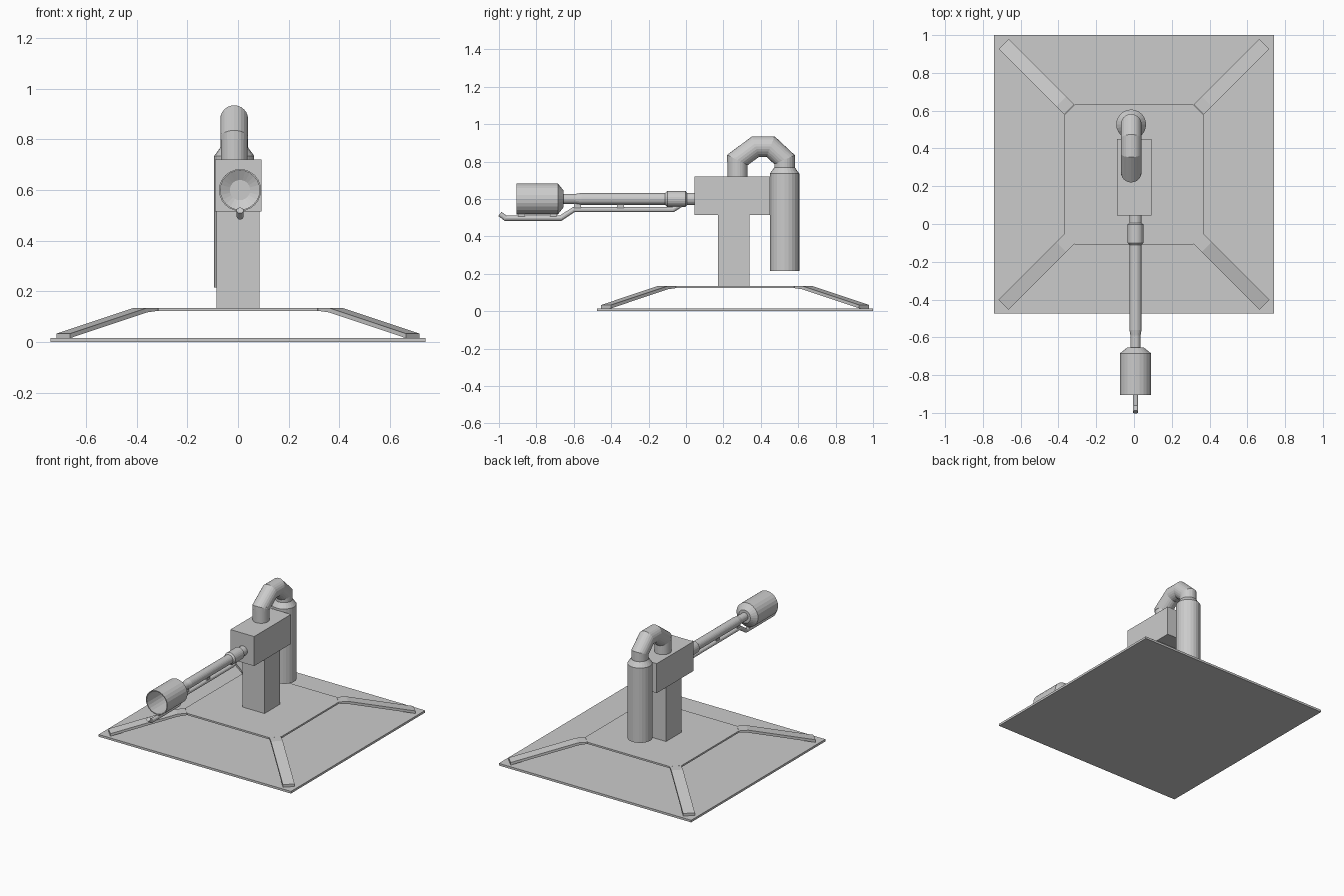
import bpy, bmesh
from math import sin, cos, tau
from mathutils import Vector

if "Cube" in bpy.data.objects:
    bpy.data.objects.remove(bpy.data.objects["Cube"])

SIDES = 24
CY = 0.2625      # centre of the base in y


def make(name, verts, faces):
    bm = bmesh.new()
    vs = [bm.verts.new(v) for v in verts]
    for f in faces:
        bm.faces.new([vs[i] for i in f])
    bmesh.ops.recalc_face_normals(bm, faces=bm.faces)
    me = bpy.data.meshes.new(name)
    bm.to_mesh(me)
    bm.free()
    ob = bpy.data.objects.new(name, me)
    bpy.context.collection.objects.link(ob)
    return ob


def loft(name, rings):
    """Skin a list of equal-length point rings and cap both ends."""
    n = len(rings[0])
    faces = [(k * n + i, k * n + (i + 1) % n, (k + 1) * n + (i + 1) % n, (k + 1) * n + i)
             for k in range(len(rings) - 1) for i in range(n)]
    last = (len(rings) - 1) * n
    faces += [tuple(range(n)), tuple(range(last, last + n))]
    return make(name, [p for r in rings for p in r], faces)


def box(name, x, y, z):
    return loft(name, [[(x[0], y[0], h), (x[1], y[0], h), (x[1], y[1], h), (x[0], y[1], h)] for h in z])


def lathe(name, centre, axis, profile, sides=SIDES):
    """Profile of (position along axis, radius); axis is 'Y' or 'Z'."""
    rings = []
    for t, r in profile:
        ring = []
        for i in range(sides):
            u, v = r * cos(tau * i / sides), r * sin(tau * i / sides)
            ring.append((centre[0] + u, t, centre[1] + v) if axis == 'Y'
                        else (centre[0] + u, centre[1] + v, t))
        rings.append(ring)
    return loft(name, rings)


def tube(name, x, path, r, sides=SIDES):
    """Mitred round tube along a (y, z) path at fixed x."""
    pts = [Vector((x, y, z)) for y, z in path]
    rings = []
    for i, p in enumerate(pts):
        a = (p - pts[i - 1]).normalized() if i else (pts[1] - p).normalized()
        b = (pts[i + 1] - p).normalized() if i < len(pts) - 1 else a
        t = (a + b).normalized()
        side = Vector((0, -t.z, t.y)) / t.dot(a)
        rings.append([p + Vector((1, 0, 0)) * r * cos(tau * k / sides) + side * r * sin(tau * k / sides)
                      for k in range(sides)])
    return loft(name, rings)


# Ground plate
box("base_plate", (-0.74, 0.74), (-0.475, 1.0), (0, 0.015))

# Raised platform with clipped corners
octagon = []
for sx, sy, flip in ((1, 1, 0), (-1, 1, 1), (-1, -1, 0), (1, -1, 1)):
    pair = [(0.37, 0.315), (0.315, 0.37)]
    for px, py in (pair[::-1] if flip else pair):
        octagon.append((sx * px, CY + sy * py))
loft("platform", [[(x, y, z) for x, y in octagon] for z in (0.123, 0.135)])

# Four sloping corner legs: (diagonal offset, bottom z, top z)
for sx in (-1, 1):
    for sy in (-1, 1):
        rings = []
        for d, lo, hi in ((0.343, 0.123, 0.135), (0.385, 0.117, 0.135), (0.69, 0.015, 0.033)):
            w = 0.0265
            rings.append([(sx * (d + s * w), CY + sy * (d - s * w), z)
                          for s, z in ((-1, lo), (1, lo), (1, hi), (-1, hi))])
        loft("corner_leg", rings)

# Post and head block
box("post", (-0.085, 0.085), (0.17, 0.34), (0.13, 0.52))
box("head_block", (-0.09, 0.093), (0.045, 0.45), (0.515, 0.72))

# Fuel canister and bent feed pipe
lathe("canister", (-0.015, 0.527), 'Z', [(0.215, 0.079), (0.735, 0.079), (0.768, 0.055)])
lathe("pipe_stub", (-0.015, 0.275), 'Z', [(0.71, 0.053), (0.825, 0.053)])
tube("bent_pipe", -0.015, [(0.275, 0.80), (0.275, 0.808), (0.372, 0.88), (0.452, 0.88),
                           (0.527, 0.81), (0.527, 0.76)], 0.055)

# Barrel with collar
BX, BZ = 0.008, 0.60
lathe("barrel", (BX, BZ), 'Y', [(0.06, 0.033), (0.005, 0.033), (-0.002, 0.042), (-0.10, 0.042),
                                (-0.112, 0.032), (-0.56, 0.032), (-0.59, 0.027), (-0.67, 0.027)])

# Hollow muzzle cup
lathe("muzzle_cup", (BX, BZ), 'Y', [(-0.655, 0.045), (-0.685, 0.083), (-0.905, 0.083),
                                    (-0.905, 0.077), (-0.69, 0.077), (-0.67, 0.04)])

# Pilot tube under the barrel and its brackets
tube("pilot_tube", BX, [(-0.015, 0.578), (-0.07, 0.543), (-0.60, 0.543), (-0.67, 0.497),
                        (-0.965, 0.497), (-0.995, 0.52)], 0.014, 12)
for y in (-0.58, -0.35):
    box("barrel_bracket", (BX - 0.01, BX + 0.01), (y - 0.018, y + 0.018), (0.545, 0.58))
for y in (-0.88, -0.71):
    box("cup_bracket", (BX - 0.01, BX + 0.01), (y - 0.018, y + 0.018), (0.50, 0.522))
